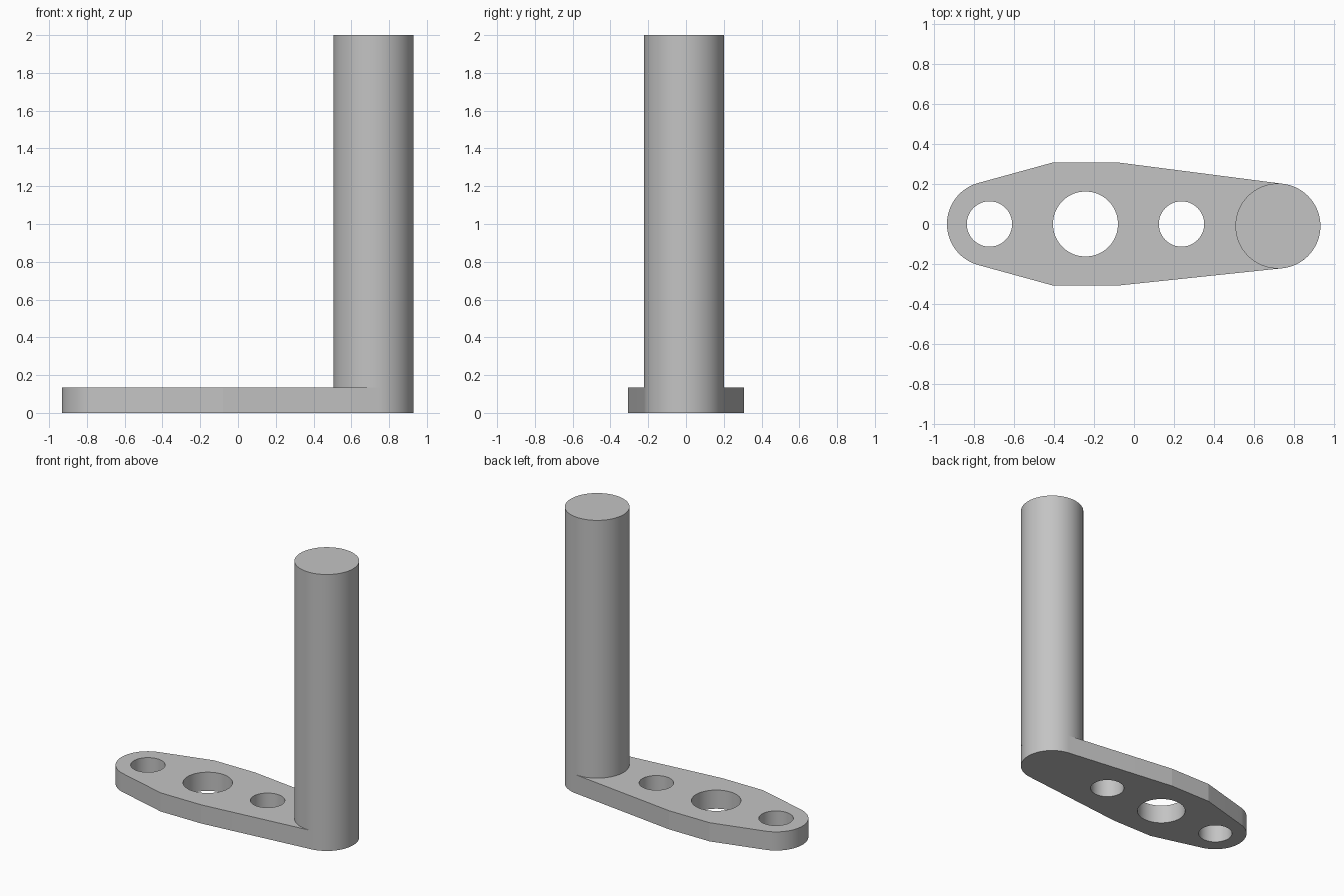
import bpy, bmesh, math

if "Cube" in bpy.data.objects:
    bpy.data.objects.remove(bpy.data.objects["Cube"])

R = 0.212            # rounded end and post radius
THICK = 0.135        # plate thickness
POST = (0.718, -0.01)
TIP = (-0.721, 0.0)

grey = bpy.data.materials.new("plain_grey")
grey.diffuse_color = (0.55, 0.55, 0.55, 1)
grey.use_nodes = True
grey.node_tree.nodes["Principled BSDF"].inputs["Base Color"].default_value = grey.diffuse_color


def arc(c, r, a0, a1, n):
    pts = []
    for i in range(n + 1):
        a = math.radians(a0 + (a1 - a0) * i / n)
        pts.append((c[0] + r * math.cos(a), c[1] + r * math.sin(a)))
    return pts


def prism(name, outline, z0, z1):
    bm = bmesh.new()
    face = bm.faces.new([bm.verts.new((x, y, z0)) for x, y in outline])
    top = bmesh.ops.extrude_face_region(bm, geom=[face])["geom"]
    bmesh.ops.translate(bm, vec=(0, 0, z1 - z0),
                        verts=[v for v in top if isinstance(v, bmesh.types.BMVert)])
    bmesh.ops.recalc_face_normals(bm, faces=bm.faces)
    me = bpy.data.meshes.new(name)
    bm.to_mesh(me)
    bm.free()
    ob = bpy.data.objects.new(name, me)
    bpy.context.collection.objects.link(ob)
    me.materials.append(grey)
    return ob


def smooth(ob):
    bpy.ops.object.select_all(action='DESELECT')
    ob.select_set(True)
    bpy.context.view_layer.objects.active = ob
    bpy.ops.object.shade_smooth_by_angle(angle=math.radians(5))


# Crank plate: rounded ends joined by straight flanks, widest around the big hole
outline = (arc(POST, R, -83, 83, 48) + [(-0.08, 0.307), (-0.404, 0.307)]
           + arc(TIP, R, 106, 254, 44) + [(-0.404, -0.307), (-0.08, -0.307)])
plate = prism("crank_plate", outline, 0, THICK)

# Three through holes
for i, (x, r) in enumerate([(TIP[0], 0.113), (-0.242, 0.162), (0.237, 0.113)]):
    cutter = prism(f"hole_cutter_{i + 1}", arc((x, 0), r, 0, 360, 96)[:-1], -0.1, THICK + 0.1)
    mod = plate.modifiers.new("hole", 'BOOLEAN')
    mod.operation, mod.solver, mod.object = 'DIFFERENCE', 'EXACT', cutter
    bpy.context.view_layer.objects.active = plate
    bpy.ops.object.modifier_apply(modifier=mod.name)
    bpy.data.objects.remove(cutter)
smooth(plate)

# Tall round handle post standing flush on the plate end
smooth(prism("handle_post", arc(POST, R, -83, 277, 104)[:-1], THICK, 2.0))
